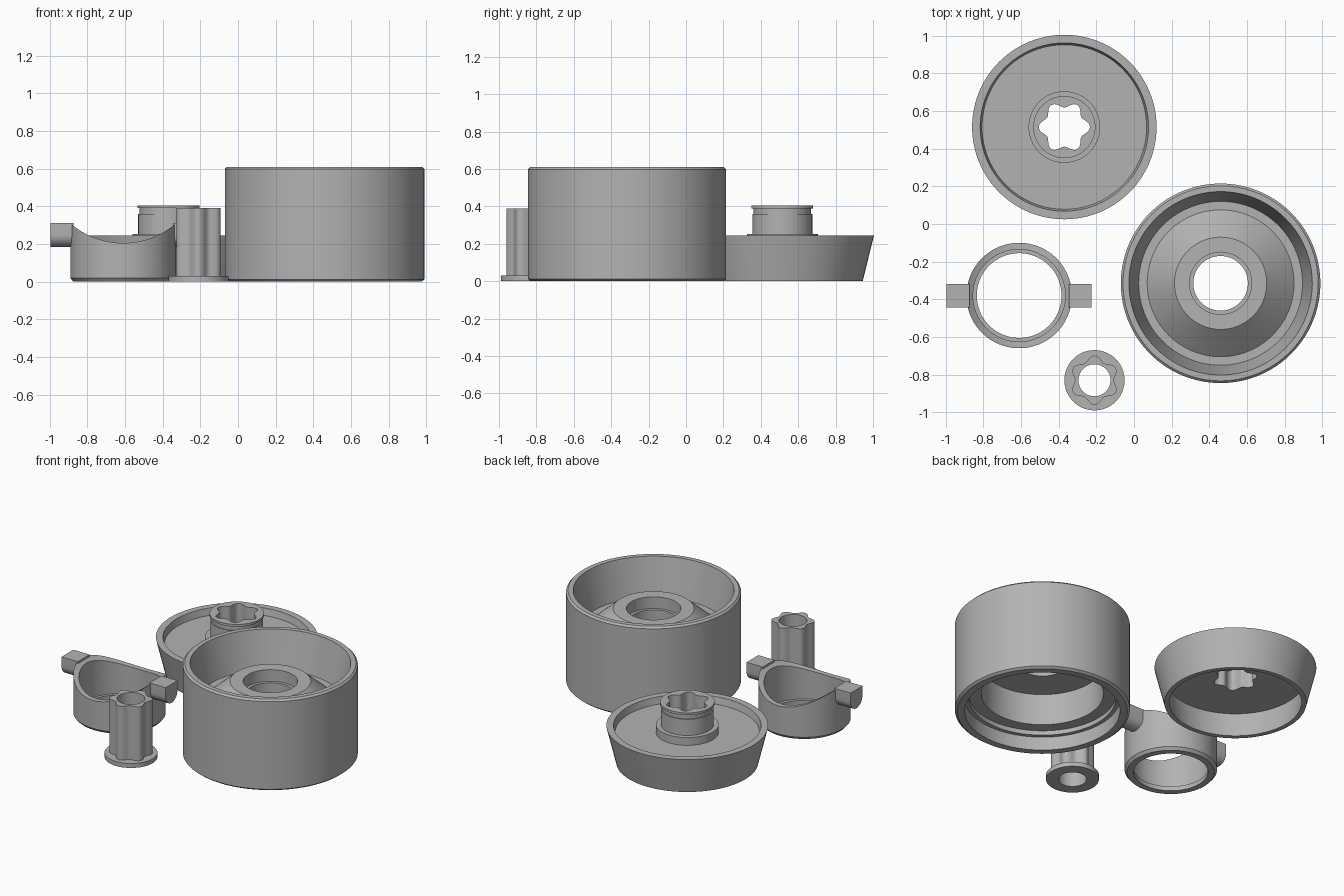
import bpy, bmesh, math

if "Cube" in bpy.data.objects:
    bpy.data.objects.remove(bpy.data.objects["Cube"])

grey = bpy.data.materials.new("plain grey")
grey.diffuse_color = (0.45, 0.45, 0.45, 1)
grey.use_nodes = True
grey.node_tree.nodes["Principled BSDF"].inputs["Base Color"].default_value = grey.diffuse_color


def make(name, bm, loc):
    bmesh.ops.recalc_face_normals(bm, faces=bm.faces[:])
    me = bpy.data.meshes.new(name)
    bm.to_mesh(me)
    bm.free()
    ob = bpy.data.objects.new(name, me)
    bpy.context.collection.objects.link(ob)
    ob.location = loc
    me.materials.append(grey)
    return ob


def lathe(name, profile, loc, n=96):
    """Revolve a closed (radius, height) outline around z."""
    bm = bmesh.new()
    rings = [[bm.verts.new((r * math.cos(2 * math.pi * i / n), r * math.sin(2 * math.pi * i / n), z))
              for i in range(n)] for r, z in profile]
    for a, b in zip(rings, rings[1:] + rings[:1]):
        for i in range(n):
            j = (i + 1) % n
            bm.faces.new((a[i], a[j], b[j], b[i]))
    return make(name, bm, loc)


def prism(name, outline, depth, loc, place):
    """Extrude a 2D outline between two depths; place maps (u, v, d) to xyz."""
    bm = bmesh.new()
    lo, hi = [[bm.verts.new(place(u, v, d)) for u, v in outline] for d in depth]
    bm.faces.new(lo)
    bm.faces.new(hi)
    n = len(outline)
    for i in range(n):
        j = (i + 1) % n
        bm.faces.new((lo[i], lo[j], hi[j], hi[i]))
    return make(name, bm, loc)


def star(mid, wave, phase, n=96):
    pts = []
    for i in range(n):
        a = 2 * math.pi * i / n
        r = mid + wave * math.cos(6 * (a - phase))
        pts.append((r * math.cos(a), r * math.sin(a)))
    return pts


def circle(r, cu=0, cv=0, n=96):
    return [(cu + r * math.cos(2 * math.pi * i / n), cv + r * math.sin(2 * math.pi * i / n))
            for i in range(n)]


def upright(u, v, d):
    return (u, v, d)


def cut(ob, cutter):
    m = ob.modifiers.new("cut", 'BOOLEAN')
    m.operation = 'DIFFERENCE'
    m.solver = 'EXACT'
    m.object = cutter
    bpy.context.view_layer.objects.active = ob
    bpy.ops.object.modifier_apply(modifier=m.name)
    bpy.data.objects.remove(cutter, do_unlink=True)


# Large drum: tapered bowl above, raised conical hub, stepped cavity below
lathe("drum", [(0.47, 0), (0.515, 0), (0.53, 0.012), (0.53, 0.598), (0.518, 0.61), (0.487, 0.61),
               (0.435, 0.36), (0.39, 0.36), (0.245, 0.488), (0.165, 0.488), (0.165, 0.41),
               (0.145, 0.41), (0.145, 0.33), (0.37, 0.33), (0.37, 0.12), (0.445, 0.12),
               (0.445, 0.09), (0.47, 0.09)], (0.46, -0.315, 0), 128)

# Flared lid with a grooved neck and a star-shaped socket
LID = (-0.37, 0.515, 0)
lid = lathe("lid", [(0.40, 0), (0.43, 0), (0.49, 0.245), (0.447, 0.245), (0.437, 0.20),
                    (0.19, 0.20), (0.19, 0.252), (0.16, 0.252), (0.16, 0.36), (0.153, 0.36),
                    (0.153, 0.39), (0.165, 0.39), (0.165, 0.405), (0.05, 0.405),
                    (0.05, 0.165), (0.42, 0.165)], LID)
cut(lid, prism("socket_cutter", star(0.12, 0.016, 0), (0.1, 0.5), LID, upright))

# Star-shaped peg on a round foot
PEG = (-0.21, -0.83, 0)
lathe("peg_foot", [(0.085, 0), (0.16, 0), (0.16, 0.03), (0.085, 0.03)], PEG)
peg = prism("peg_shaft", star(0.117, 0.014, math.pi / 6), (0.03, 0.39), PEG, upright)
cut(peg, prism("bore_cutter", circle(0.085), (-0.1, 0.5), PEG, upright))

# Collar with an inner lip and a saddle-shaped top
COLLAR = (-0.61, -0.38, 0)
collar = lathe("collar", [(0.225, 0), (0.265, 0), (0.28, 0.018), (0.28, 0.31), (0.245, 0.31),
                          (0.245, 0.03), (0.225, 0.03)], COLLAR)
cut(collar, prism("saddle_cutter", circle(0.43, 0, 0.635, 128), (-0.5, 0.5), COLLAR,
                  lambda u, v, d: (u, d, v)))

# Pivot ears with rounded undersides
R = 0.0625
ear = [(R, 0.31), (-R, 0.31)] + [(R * math.cos(a), 0.2475 + R * math.sin(a))
                                 for a in [math.pi * (1 + k / 16) for k in range(17)]]
for side, name in ((-1, "left_ear"), (1, "right_ear")):
    prism(name, ear, (side * 0.265, side * 0.385), COLLAR, lambda u, v, d: (d, u, v))

# Smooth curved walls, keep crisp edges
for ob in bpy.context.scene.objects:
    ob.select_set(True)
    bpy.context.view_layer.objects.active = ob
bpy.ops.object.shade_smooth_by_angle(angle=math.radians(30))
